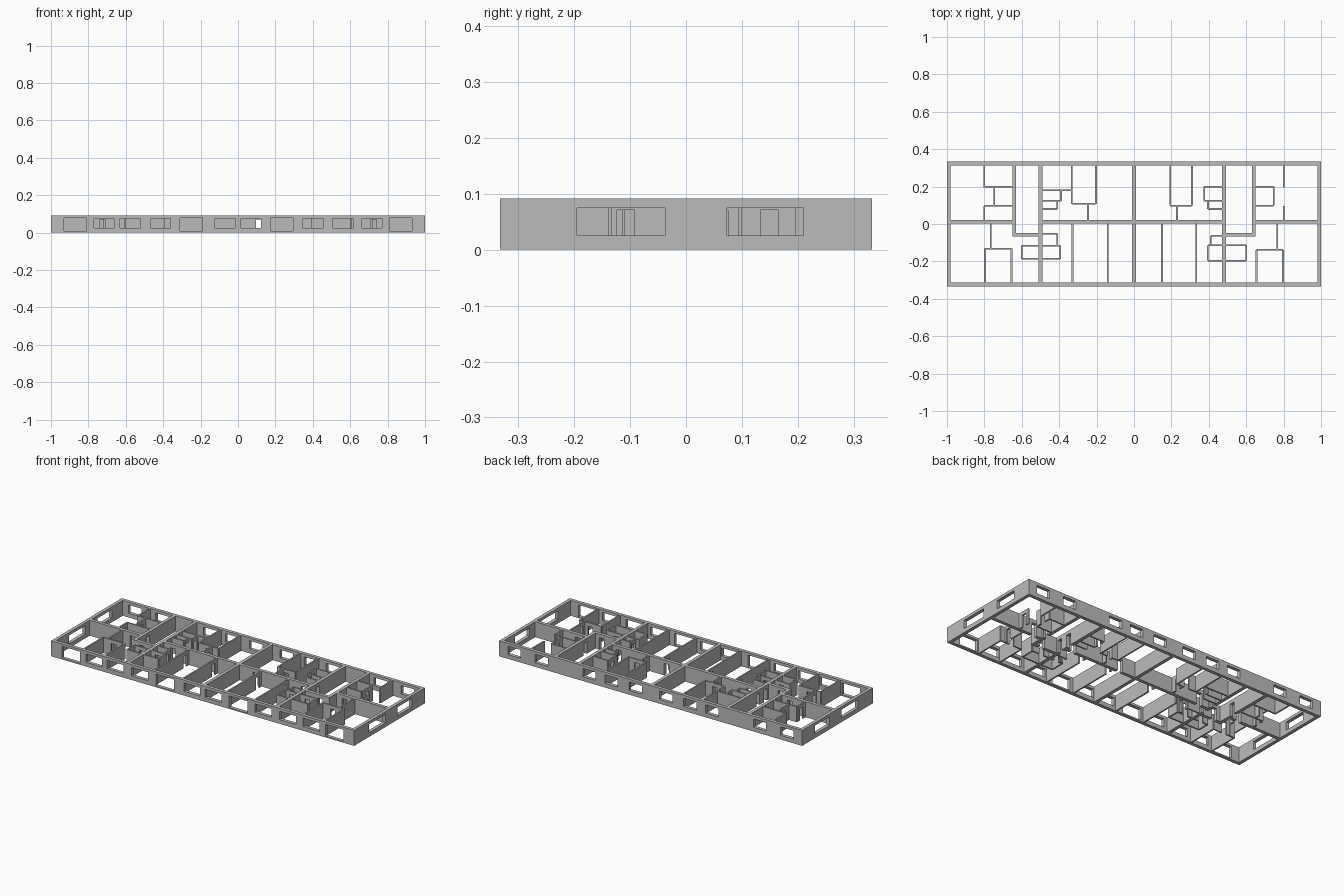
import bpy, bmesh

if "Cube" in bpy.data.objects:
    bpy.data.objects.remove(bpy.data.objects["Cube"])

H = 0.092                                   # storey height
THICK, THIN = 0.02, 0.009                   # main walls and partitions
SPINE, BACK, FRONT = 0.012, 0.313, -0.313   # middle wall and inner faces in y
WIN, TALL, DOOR = (0.025, 0.075), (0.008, 0.078), (0, 0.071)

grey = bpy.data.materials.new("plaster grey")
grey.diffuse_color = (0.5, 0.5, 0.5, 1)
grey.use_nodes = True
grey.node_tree.nodes["Principled BSDF"].inputs["Base Color"].default_value = grey.diffuse_color


def wall(name, axis, c, a, b, t=THIN, holes=()):
    """Wall along an axis, centred at c, from a to b; a hole is (middle, width, heights)."""
    a, b = min(a, b), max(a, b)
    holes = [(m - w / 2, m + w / 2, z) for m, w, z in holes]
    us = sorted({a, b, *[h[0] for h in holes], *[h[1] for h in holes]})
    zs = sorted({0, H, *[z for h in holes for z in h[2]]})

    def solid(i, k):
        if not (0 <= i < len(us) - 1 and 0 <= k < len(zs) - 1):
            return False
        u, z = (us[i] + us[i + 1]) / 2, (zs[k] + zs[k + 1]) / 2
        return not any(l < u < r and lo < z < hi for l, r, (lo, hi) in holes)

    # Flat panel with openings, then extruded to the wall thickness
    bm = bmesh.new()
    for i in range(len(us) - 1):
        for k in range(len(zs) - 1):
            if solid(i, k):
                ring = ((i, k), (i + 1, k), (i + 1, k + 1), (i, k + 1))
                pts = [(us[p], c - t / 2, zs[q]) for p, q in ring]
                bm.faces.new([bm.verts.new(p if axis == 'x' else (p[1], p[0], p[2]))
                              for p in pts])
    bmesh.ops.remove_doubles(bm, verts=bm.verts, dist=1e-5)
    new = bmesh.ops.extrude_face_region(bm, geom=bm.faces[:], use_keep_orig=True)["geom"]
    move = (0, t, 0) if axis == 'x' else (t, 0, 0)
    bmesh.ops.translate(bm, vec=move,
                        verts=[v for v in new if isinstance(v, bmesh.types.BMVert)])
    bmesh.ops.recalc_face_normals(bm, faces=bm.faces)
    me = bpy.data.meshes.new(name)
    bm.to_mesh(me)
    bm.free()
    me.materials.append(grey)
    bpy.context.collection.objects.link(bpy.data.objects.new(name, me))


def doors(*middles):
    return [(m, 0.031, DOOR) for m in middles]


def room(name, x0, x1, y0, y1, sides, door=None):
    """Partitions on the named sides (W, E, S, N); a door in the middle of one."""
    for s in sides:
        axis, c, a, b = {'W': ('y', x0, y0, y1), 'E': ('y', x1, y0, y1),
                         'S': ('x', y0, x0, x1), 'N': ('x', y1, x0, x1)}[s]
        wall(f"{name}_{s}", axis, c, a, b, THIN, doors((a + b) / 2) if s == door else ())


# Facade windows, mirrored about the party wall with a small shift
front, back = [], []
for s in (-1, 1):
    shift = 0 if s > 0 else -0.014
    for n, m in enumerate((0.07, 0.235, 0.40, 0.562, 0.717, 0.869)):
        tall = n in (1, 5)
        x = s * m + (shift if 0 < n < 5 else 0) * (n < 4)
        front.append((x, 0.12 if tall else 0.108, TALL if tall else WIN))
    back += [(s * m, 0.085, WIN) for m in (0.10, 0.26, 0.405, 0.72, 0.9)]
wall("front_wall", 'x', -0.323, -1, 1, THICK, front)
wall("back_wall", 'x', 0.323, -1, 1, THICK, back)
wall("party_wall", 'y', 0, FRONT, BACK, THICK)

for s, side in ((-1, "left"), (1, "right")):
    left = s < 0
    inner, outer = s * (0.5 if left else 0.481), s * 0.64
    # Side wall
    wall(side + "_wall", 'y', s * 0.99, FRONT, BACK, THICK,
         [(-0.116, 0.157, WIN), (0.142, 0.137, WIN)])
    # Spine wall and stairwell
    wall(side + "_spine_inner", 'x', SPINE, s * 0.01, inner - s * 0.01, THICK,
         doors(s * 0.43) + ([] if left else doors(0.113)))
    wall(side + "_spine_outer", 'x', SPINE, outer + s * 0.01, s * 0.98, THICK, doors(s * 0.7))
    wall(side + "_stair_inner", 'y', inner, FRONT, BACK, THICK, doors(0.05, -0.02))
    wall(side + "_stair_outer", 'y', outer, -0.067, BACK, THICK, doors(0.05))
    wall(side + "_stair_end", 'x', -0.057, inner - -s * 0.01, outer - s * 0.01, THICK,
         doors(s * 0.59))

    # Back middle flat: bedroom, corridor wall, bathroom and closet
    bed0, bed1, bed_y = (0.203, 0.332, 0.108) if left else (0.193, 0.31, 0.098)
    room(side + "_bedroom", s * bed0, s * bed1, bed_y, BACK, "WES", 'S')
    wall(side + "_corridor", 'y', s * (0.246 if left else 0.23), SPINE, bed_y, THIN,
         doors(0.065))
    bath = s * (0.39 if left else 0.375)
    top = 0.18 if left else 0.2
    room(side + "_bath", bath, inner, 0.124, top, "WSN", 'W')
    if left:
        wall("left_bath_link", 'x', top, s * bed1, bath)
    room(side + "_closet", bath + s * 0.021, inner, 0.08, 0.124, "WS", 'W')

    # Back outer flat: bathroom and bedroom wall
    room(side + "_outer_bath", s * 0.747, outer, 0.098, 0.2, "WSN", 'W')
    if left:
        for y in (0.098, 0.2):
            wall("left_hall_link", 'x', y, s * 0.747, s * 0.8)
    wall(side + "_outer_hall", 'y', s * 0.8, SPINE, 0.095, THIN, doors(0.06))
    wall(side + "_outer_bedroom", 'y', s * 0.8, 0.195, BACK)

    # Front flats: room dividers
    for m in ((0.141, 0.329) if left else (0.15, 0.332)):
        wall(side + "_divider", 'y', s * m, FRONT, SPINE, THIN, doors(-0.035))
    # Front flats: bathrooms across the stair wall, and closet
    y0, y1 = (-0.186, -0.116) if left else (-0.196, -0.114)
    room(side + "_wet_inner", s * 0.395, inner, y0, y1, "WSN", 'N')
    room(side + "_wet_outer", s * 0.6, inner, y0, y1, "WSN", 'N')
    room(side + "_front_closet", s * 0.411, inner, y1, -0.052 if left else -0.063, "WN", 'W')
    # Front flats: end bedroom and hall
    y2 = -0.132 if left else -0.138
    room(side + "_end_bedroom", s * 0.655, s * 0.797, FRONT, y2, "WEN", 'N')
    wall(side + "_end_hall", 'y', s * 0.766, y2, SPINE, THIN, doors(-0.108))
